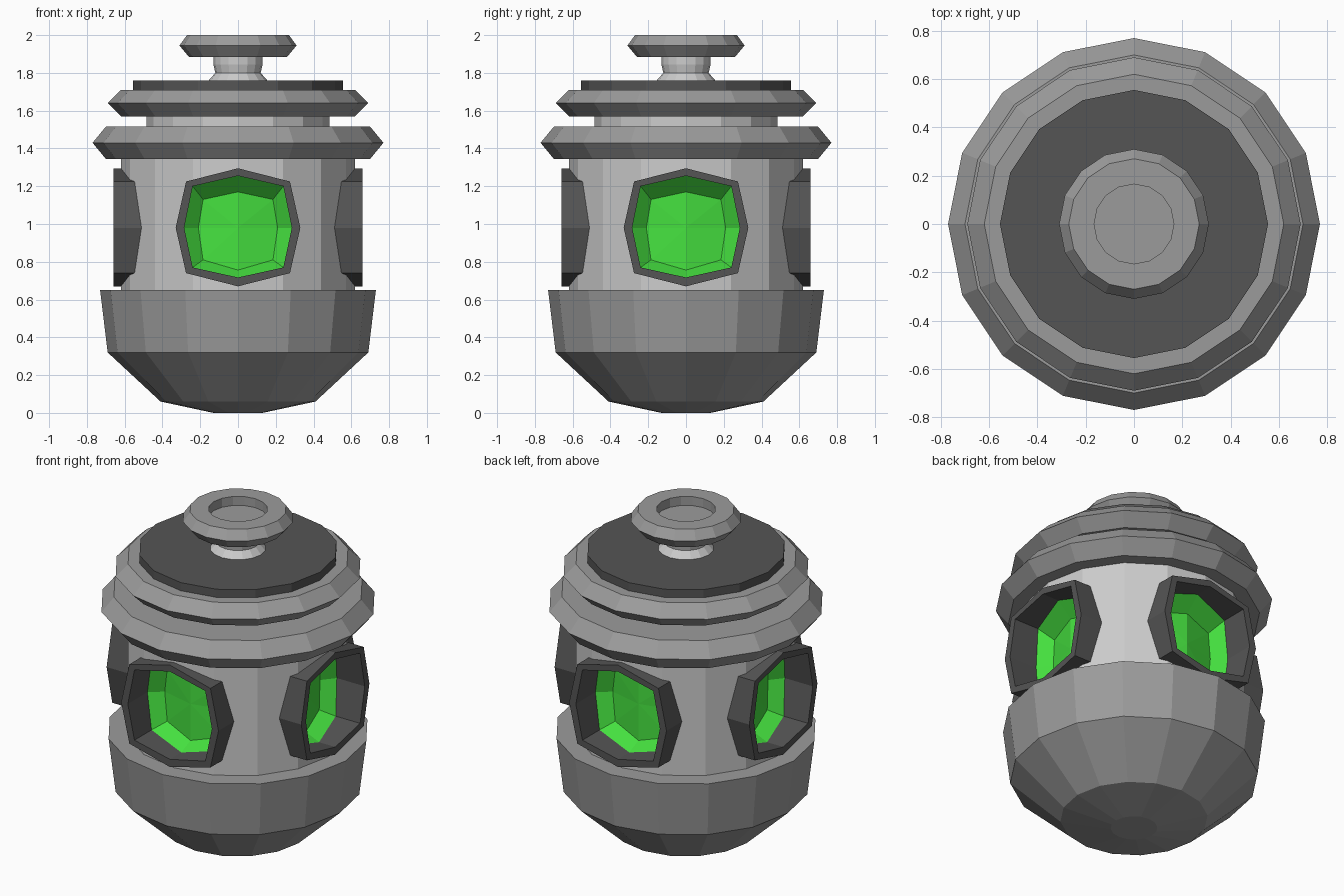
import bpy, bmesh, math

if "Cube" in bpy.data.objects:
    bpy.data.objects.remove(bpy.data.objects["Cube"])

SIDES = 16


def material(name, rgb):
    m = bpy.data.materials.new(name)
    m.diffuse_color = (*rgb, 1)
    m.use_nodes = True
    m.node_tree.nodes["Principled BSDF"].inputs["Base Color"].default_value = m.diffuse_color
    return m


LIGHT = material("light_grey", (0.62, 0.62, 0.62))
MID = material("mid_grey", (0.33, 0.33, 0.33))
DARK = material("dark_grey", (0.09, 0.09, 0.09))
GREEN = material("green", (0.06, 0.75, 0.05))


def add_object(name, mesh, mat):
    if not mesh.materials:
        mesh.materials.append(mat)
    ob = bpy.data.objects.new(name, mesh)
    bpy.context.collection.objects.link(ob)
    return ob


def lathe(name, profile, mat):
    """Spin a (radius, z) profile, listed bottom to top, and cap both ends."""
    bm = bmesh.new()
    rings = [[bm.verts.new((r * math.cos(math.tau * i / SIDES),
                            r * math.sin(math.tau * i / SIDES), z))
              for i in range(SIDES)] for r, z in profile]
    for a, b in zip(rings, rings[1:]):
        for i in range(SIDES):
            j = (i + 1) % SIDES
            bm.faces.new((a[i], a[j], b[j], b[i]))
    bm.faces.new(rings[0][::-1])
    bm.faces.new(rings[-1])
    mesh = bpy.data.meshes.new(name)
    bm.to_mesh(mesh)
    bm.free()
    return add_object(name, mesh, mat)


def octagon(right, diag, top, bottom, diag_top, diag_bottom):
    """Squarish octagon in (x, z), counter-clockwise seen from the front."""
    return [(right, 0.98), (diag, diag_top), (0, top), (-diag, diag_top),
            (-right, 0.98), (-diag, diag_bottom), (0, bottom), (diag, diag_bottom)]


def flat(outline, depth):
    return [(x, -depth, z) for x, z in outline]


def curved(outline, radius):
    return [(x, -math.sqrt(radius ** 2 - x ** 2), z) for x, z in outline]


def loft(name, rings, cap_end=None, cap_start=False):
    bm = bmesh.new()
    vs = [[bm.verts.new(p) for p in ring] for ring in rings]
    for a, b in zip(vs, vs[1:]):
        for i in range(8):
            j = (i + 1) % 8
            bm.faces.new((a[i], a[j], b[j], b[i]))
    if cap_start:
        bm.faces.new(vs[0][::-1])
    if cap_end:
        centre = bm.verts.new(cap_end)
        for i in range(8):
            bm.faces.new((vs[-1][i], vs[-1][(i + 1) % 8], centre))
    mesh = bpy.data.meshes.new(name)
    bm.to_mesh(mesh)
    bm.free()
    return mesh


# Turned parts
lathe("base_bowl", [(0.13, 0), (0.41, 0.06), (0.69, 0.32), (0.73, 0.65)], MID)
body = lathe("body", [(0.62, 0.60), (0.62, 1.38)], LIGHT)
lathe("lower_ring", [(0.70, 1.345), (0.77, 1.43), (0.70, 1.515)], MID)
lathe("ring_spacer", [(0.485, 1.50), (0.485, 1.59)], LIGHT)
lathe("upper_ring", [(0.62, 1.57), (0.69, 1.64), (0.62, 1.71)], MID)
lathe("lid", [(0.555, 1.70), (0.555, 1.76)], DARK)
lathe("knob_neck", [(0.16, 1.755), (0.12, 1.80), (0.13, 1.845), (0.13, 1.89)], LIGHT)
lathe("knob", [(0.26, 1.885), (0.31, 1.945), (0.27, 2.0), (0.165, 2.0), (0.165, 1.945)], MID)

# Window meshes: dark frame and green recessed bowl
outer = octagon(0.33, 0.275, 1.295, 0.67, 1.225, 0.74)
inner = octagon(0.285, 0.24, 1.255, 0.717, 1.2, 0.77)
floor = octagon(0.21, 0.185, 1.17, 0.756, 1.13, 0.81)
hole = octagon(0.305, 0.257, 1.275, 0.69, 1.213, 0.755)
frame_mesh = loft("window_frame", [curved(outer, 0.56), flat(outer, 0.66),
                                   flat(inner, 0.66), curved(inner, 0.55)])
bowl_mesh = loft("window_glass", [curved(inner, 0.55), curved(floor, 0.46)],
                 cap_end=(0, -0.46, 0.98))
cutter_mesh = loft("window_cutter", [flat(hole, 0.34), flat(hole, 0.9)],
                   cap_end=(0, -0.9, 0.98), cap_start=True)

# Four windows around the body, each with its opening cut
bpy.context.view_layer.objects.active = body
for k, side in enumerate(("front", "right", "back", "left")):
    cutter = add_object(side + "_cutter", cutter_mesh, LIGHT)
    frame = add_object(side + "_window_frame", frame_mesh, DARK)
    glass = add_object(side + "_window_glass", bowl_mesh, GREEN)
    for ob in (cutter, frame, glass):
        ob.rotation_euler.z = k * math.pi / 2
    cutter.hide_render = True
    mod = body.modifiers.new(side + "_opening", 'BOOLEAN')
    mod.operation = 'DIFFERENCE'
    mod.solver = 'EXACT'
    mod.object = cutter
    bpy.ops.object.modifier_apply(modifier=mod.name)
    bpy.data.objects.remove(cutter)
